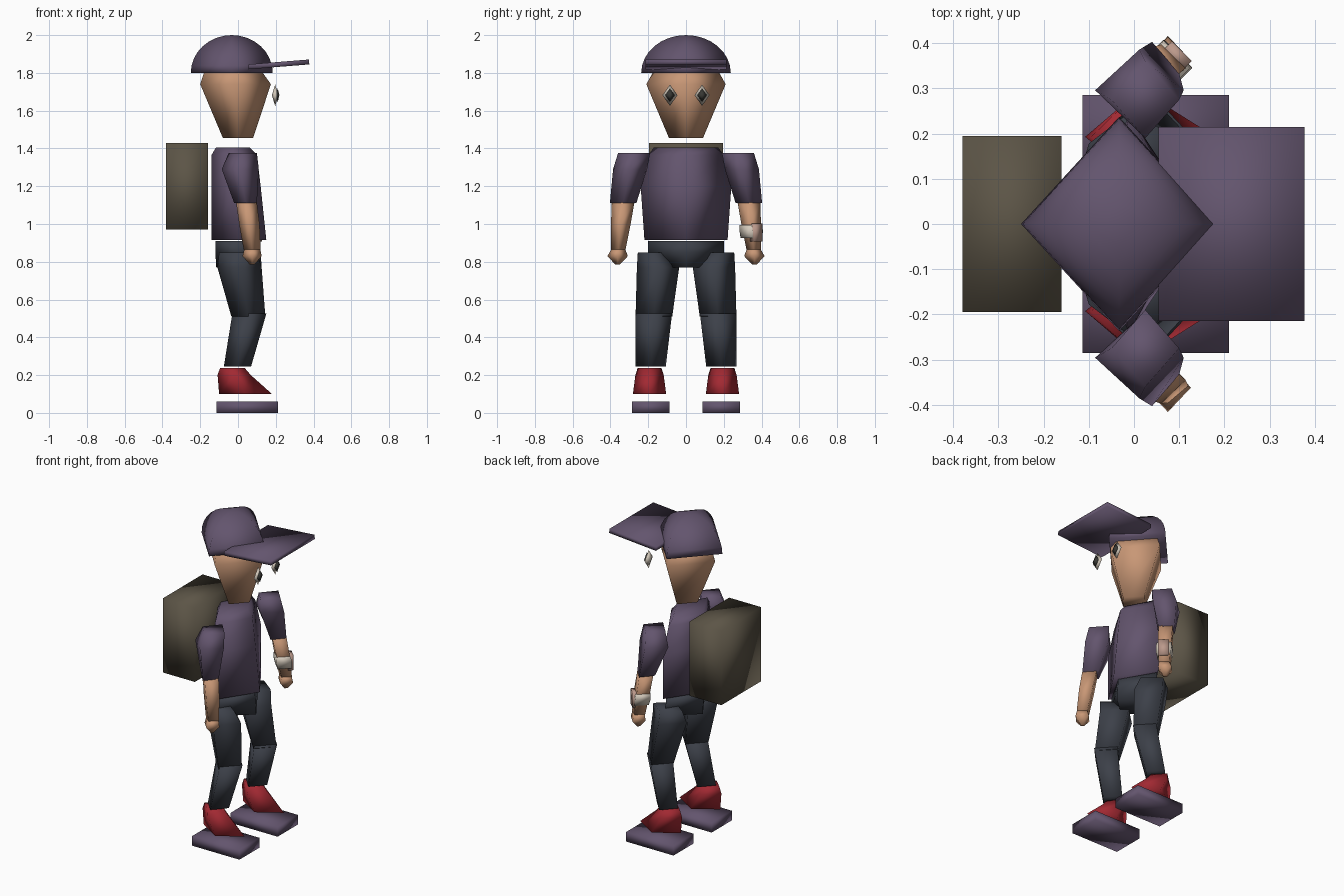
import bpy, bmesh, math
from mathutils import Matrix, Vector

cube = bpy.data.objects.get("Cube")
if cube:
    bpy.data.objects.remove(cube, do_unlink=True)


def material(name, rgb):
    m = bpy.data.materials.new(name)
    m.use_nodes = True
    m.diffuse_color = (*rgb, 1)
    m.node_tree.nodes["Principled BSDF"].inputs["Base Color"].default_value = (*rgb, 1)
    return m


PURPLE = material("dusty_purple", (.125, .09, .155))
SKIN = material("skin", (.58, .31, .18))
DENIM = material("dark_denim", (.046, .052, .067))
RED = material("shoe_red", (.36, .022, .032))
OLIVE = material("pack_olive", (.107, .09, .062))
WHITE = material("off_white", (.66, .59, .5))
PINK = material("dusky_pink", (.5, .32, .26))
DARK = material("pupil_dark", (.04, .04, .035))


def finish(name, bm, mat):
    bmesh.ops.remove_doubles(bm, verts=bm.verts, dist=.0005)
    bmesh.ops.recalc_face_normals(bm, faces=bm.faces)
    for f in bm.faces:
        f.smooth = True
    mesh = bpy.data.meshes.new(name)
    bm.to_mesh(mesh)
    bm.free()
    mesh.materials.append(mat)
    obj = bpy.data.objects.new(name, mesh)
    bpy.context.collection.objects.link(obj)
    return obj


def loft(name, sections, mat, side=1):
    """Four-sided body through (z, cx, cy, rx, ry) diamond sections."""
    bm = bmesh.new()
    rings = []
    for z, cx, cy, rx, ry in sections:
        rings.append([bm.verts.new((cx + rx * a, side * cy + ry * b, z))
                      for a, b in ((1, 0), (0, 1), (-1, 0), (0, -1))])
    for low, high in zip(rings, rings[1:]):
        for i in range(4):
            j = (i + 1) % 4
            bm.faces.new((low[i], low[j], high[j], high[i]))
    for ring, sec in ((rings[0], sections[0]), (rings[-1], sections[-1])):
        if sec[3] > .001:
            bm.faces.new(ring)
    return finish(name, bm, mat)


def box(name, center, size, mat, tilt=0, turn=0):
    bm = bmesh.new()
    m = (Matrix.Translation(Vector(center)) @ Matrix.Rotation(turn, 4, 'Z')
         @ Matrix.Rotation(tilt, 4, 'Y') @ Matrix.Diagonal((*size, 1)))
    bmesh.ops.create_cube(bm, size=1, matrix=m)
    return finish(name, bm, mat)


# Head and cap
loft("head", [(1.455, 0, 0, .08, .09), (1.74, -.013, 0, .187, .21),
              (1.83, -.03, 0, .14, .16)], SKIN)
dome = []
for i in range(9):
    t = i / 8 * math.pi / 2
    c = math.cos(t)
    dome.append((1.8 + .2 * math.sin(t), -.033, 0, .217 * c, .237 * c))
loft("cap_dome", dome, PURPLE)
box("cap_brim", (.216, 0, 1.845), (.322, .43, .026), PURPLE, tilt=-.08)

# Torso, pelvis and backpack
loft("torso", [(.915, .005, 0, .145, .22), (1.2, -.01, 0, .13, .24),
               (1.365, -.02, 0, .12, .2), (1.405, -.027, 0, .09, .17)], PURPLE)
loft("pelvis", [(.77, .005, 0, .12, .105), (.85, 0, 0, .12, .2),
                (.91, -.002, 0, .117, .2)], DENIM)
box("backpack", (-.27, 0, 1.2), (.22, .39, .46), OLIVE)

# Paired parts
for label, s in (("left", 1), ("right", -1)):
    loft(label + "_sleeve", [(1.11, .04, .333, .06, .07), (1.29, .012, .296, .098, .09),
                             (1.375, .025, .275, .075, .085)], PURPLE, s)
    loft(label + "_forearm", [(.865, .075, .358, .045, .038), (1.0, .06, .345, .054, .052),
                              (1.115, .045, .333, .055, .06)], SKIN, s)
    loft(label + "_hand", [(.785, .075, .362, .012, .012), (.83, .075, .362, .051, .054),
                           (.868, .075, .358, .042, .036)], SKIN, s)
    loft(label + "_thigh", [(.51, .055, .17, .09, .097), (.77, .008, .148, .117, .112),
                            (.85, 0, .178, .1, .077)], DENIM, s)
    loft(label + "_shin", [(.245, -.003, .187, .072, .08),
                           (.525, .06, .17, .09, .096)], DENIM, s)
    loft(label + "_shoe", [(.1, .04, .193, .14, .088), (.2, -.02, .193, .088, .075),
                           (.238, -.03, .193, .065, .063)], RED, s)
    box(label + "_sole", (.048, s * .187, .03), (.325, .198, .06), PURPLE)
    # Eyes float just ahead of the face
    loft(label + "_eye", [(1.625, .197, .085, 0, 0), (1.682, .197, .085, .018, .04),
                          (1.738, .197, .085, 0, 0)], WHITE, s)
    loft(label + "_pupil", [(1.645, .21, .085, 0, 0), (1.682, .21, .085, .009, .027),
                            (1.719, .21, .085, 0, 0)], DARK, s)

# Wristband with its face on the outer front of the left arm
loft("wristband", [(.925, .07, .347, .058, .058), (.965, .065, .345, .064, .062),
                   (.995, .062, .343, .06, .06)], WHITE)
box("wristband_face", (.095, .372, .955), (.03, .062, .095), PINK, turn=math.pi / 4)
